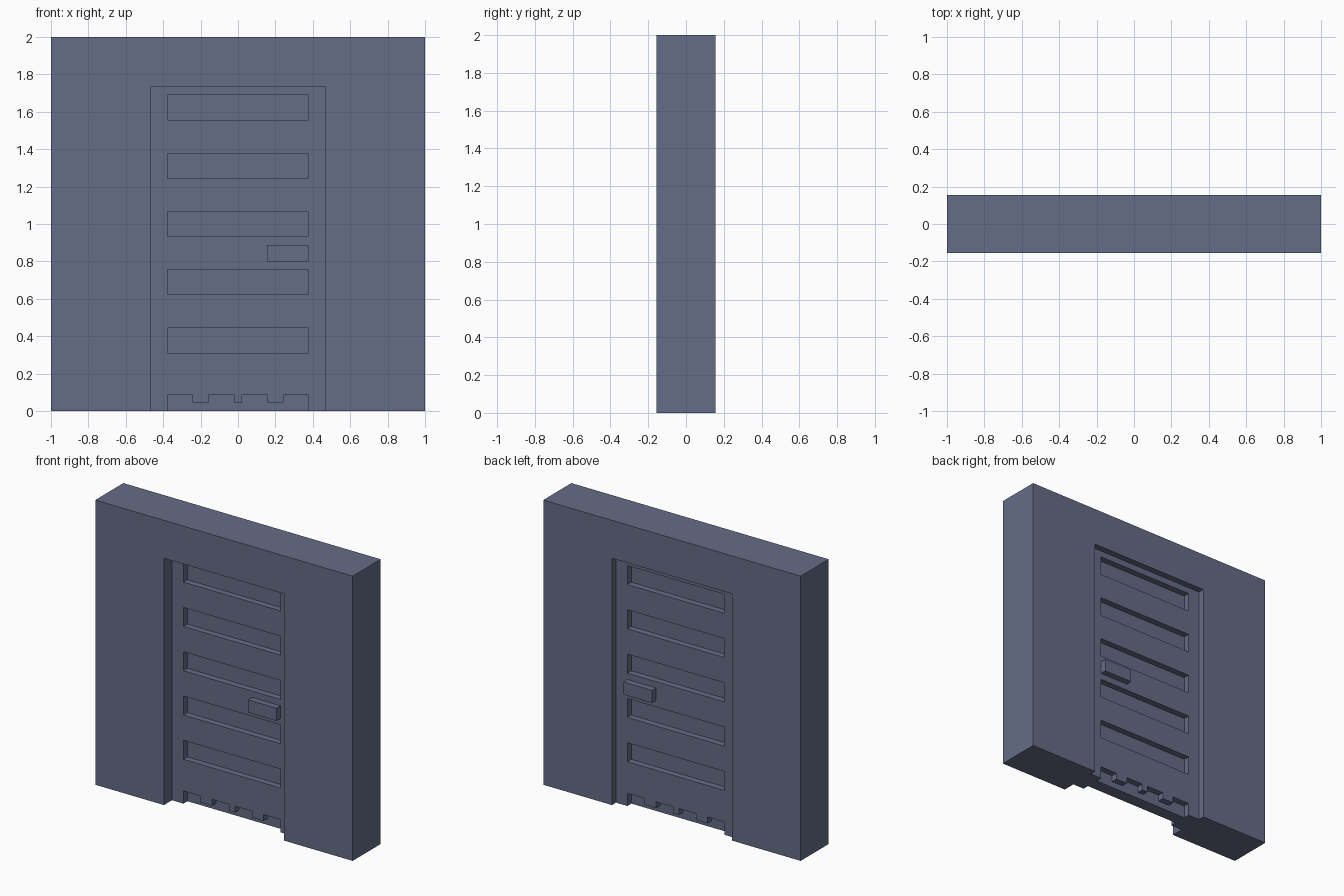
import bpy, bmesh

if "Cube" in bpy.data.objects:
    bpy.data.objects.remove(bpy.data.objects["Cube"])

U = 2 / 45  # the model sits on a regular module, 45 units wide

mat = bpy.data.materials.new("slate_blue_grey")
mat.diffuse_color = (0.13, 0.15, 0.24, 1)
mat.use_nodes = True
mat.node_tree.nodes["Principled BSDF"].inputs["Base Color"].default_value = mat.diffuse_color


def box(name, x0, x1, y0, y1, z0, z1):
    """Axis-aligned box given in module units."""
    bm = bmesh.new()
    bmesh.ops.create_cube(bm, size=1)
    for v in bm.verts:
        v.co.x = (x0 if v.co.x < 0 else x1) * U
        v.co.y = (y0 if v.co.y < 0 else y1) * U
        v.co.z = (z0 if v.co.z < 0 else z1) * U
    me = bpy.data.meshes.new(name)
    bm.to_mesh(me)
    bm.free()
    me.materials.append(mat)
    ob = bpy.data.objects.new(name, me)
    bpy.context.collection.objects.link(ob)
    return ob


# Wall block that also contains the door
wall = box("wall_with_door", -22.5, 22.5, -3.5, 3.5, 0, 45)
cutters = []


def cut(*dims):
    c = box("cutter", *dims)
    c.hide_render = True
    m = wall.modifiers.new("cut", 'BOOLEAN')
    m.operation = 'DIFFERENCE'
    m.solver = 'EXACT'
    m.object = c
    cutters.append(c)


# Front side is recessed deeper than the back; s points out of the wall
for s, face in ((-1, -1.5), (1, 2.5)):
    def span(a, b):
        return sorted((face + s * a, face + s * b))

    # Doorway recess
    cut(-10.5, 10.5, *span(0, 4), -2, 39)
    # Horizontal slots in the door
    for z in range(7, 36, 7):
        cut(-8.5, 8.5, *span(-1, 1), z, z + 3)
    # Toothed gap along the floor
    cut(-8.5, 8.5, *span(-1, 1), -1, 1)
    for x0, x1 in ((-8.5, -5.5), (-3.5, -0.5), (0.5, 3.5), (5.5, 8.5)):
        cut(x0, x1, *span(-1, 1), 0.5, 2)
    # Door handle
    box("front_handle" if s < 0 else "back_handle", 3.5, 8.5, *span(0, 1), 18, 20)

# Bake the cuts and drop the cutters
bpy.context.view_layer.update()
dg = bpy.context.evaluated_depsgraph_get()
baked = bpy.data.meshes.new_from_object(wall.evaluated_get(dg))
wall.modifiers.clear()
wall.data = baked
baked.materials.clear()
baked.materials.append(mat)
for p in baked.polygons:
    p.material_index = 0
for c in cutters:
    bpy.data.objects.remove(c)
